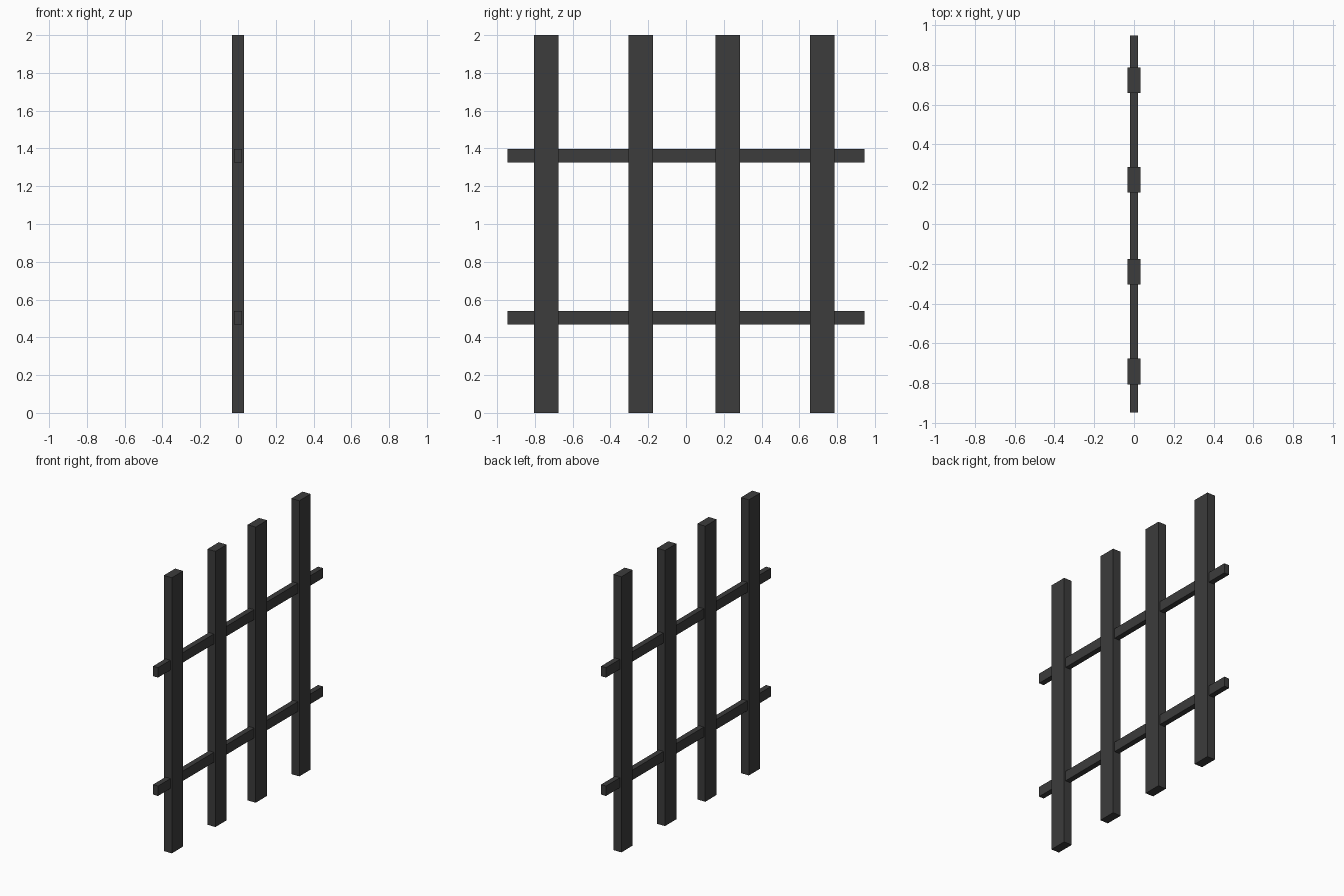
import bpy

if "Cube" in bpy.data.objects:
    bpy.data.objects.remove(bpy.data.objects["Cube"])

# Single dark paint colour
paint = bpy.data.materials.new("dark_grey_paint")
paint.diffuse_color = (0.045, 0.045, 0.045, 1.0)
paint.use_nodes = True
paint.node_tree.nodes["Principled BSDF"].inputs["Base Color"].default_value = paint.diffuse_color


def box(name, size, centre):
    bpy.ops.mesh.primitive_cube_add(size=1, location=centre)
    ob = bpy.context.object
    ob.name = name
    ob.scale = size
    bpy.ops.object.transform_apply(location=False, rotation=False, scale=True)
    ob.data.materials.append(paint)
    return ob


# Upright pickets
for i, y in enumerate((-0.74, -0.24, 0.222, 0.722)):
    box(f"picket_{i + 1}", (0.064, 0.13, 2.0), (0, y, 1.0))

# Horizontal rails running through the pickets
for name, z in (("lower_rail", 0.503), ("upper_rail", 1.362)):
    box(name, (0.04, 1.892, 0.072), (0, 0, z))
